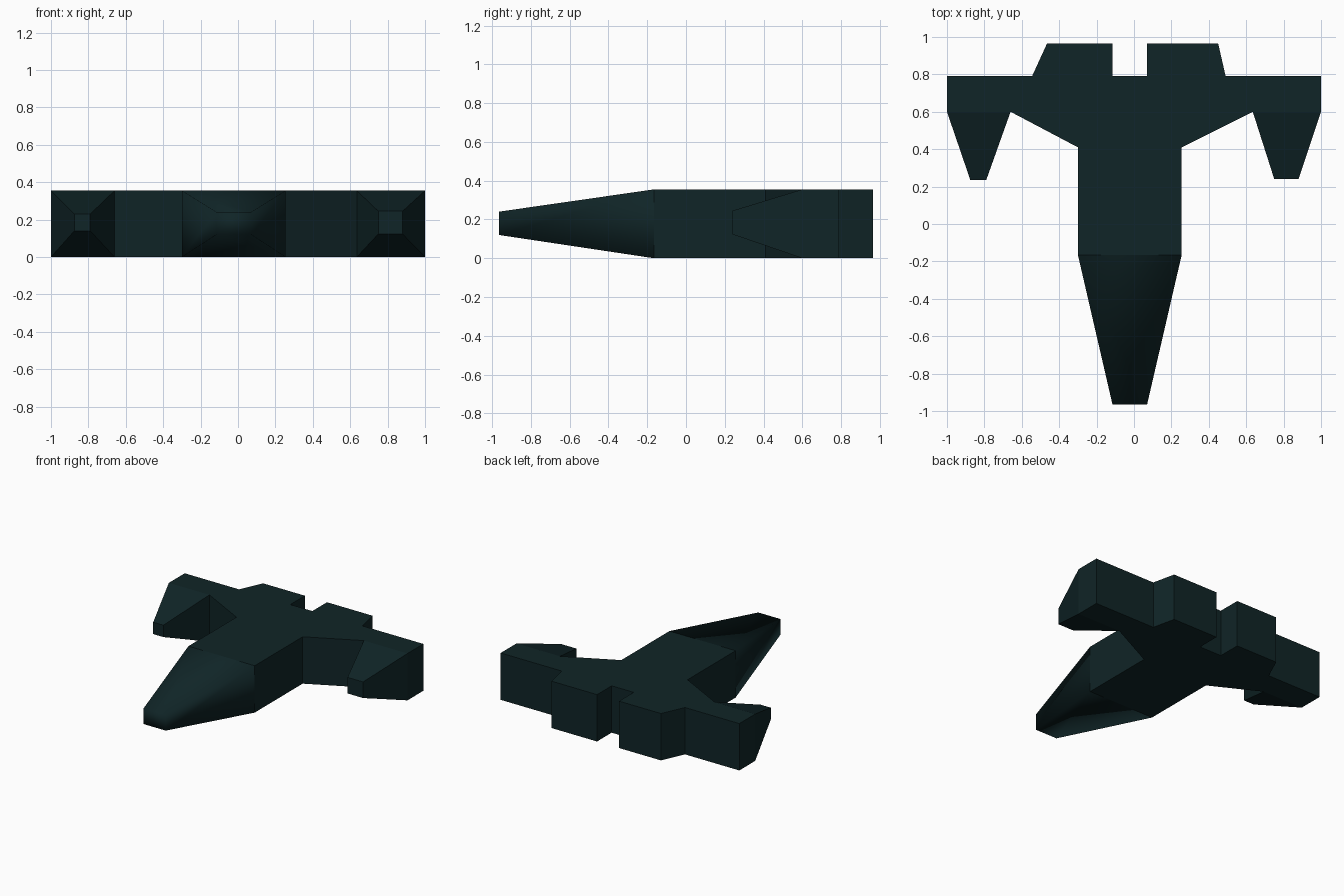
import bpy, bmesh
from mathutils import Vector

if "Cube" in bpy.data.objects:
    bpy.data.objects.remove(bpy.data.objects["Cube"])

HEIGHT = 0.355

mat = bpy.data.materials.new("dark teal")
mat.diffuse_color = (0.005, 0.018, 0.020, 1)
mat.use_nodes = True
mat.node_tree.nodes["Principled BSDF"].inputs["Base Color"].default_value = mat.diffuse_color

# Plan outline of hull, wings and engine blocks (counter-clockwise)
outline = [(-0.30, -0.165), (0.255, -0.165), (0.255, 0.41), (0.635, 0.60),
           (1.0, 0.60), (1.0, 0.79), (0.49, 0.79), (0.45, 0.965),
           (0.07, 0.965), (0.07, 0.79), (-0.115, 0.79), (-0.115, 0.965),
           (-0.465, 0.965), (-0.545, 0.79), (-1.0, 0.79), (-1.0, 0.60),
           (-0.66, 0.60), (-0.30, 0.41)]

bm = bmesh.new()
base = bm.faces.new([bm.verts.new((x, y, 0)) for x, y in outline])
top = bmesh.ops.extrude_face_region(bm, geom=[base], use_keep_orig=True)
bmesh.ops.translate(bm, vec=(0, 0, HEIGHT),
                    verts=[v for v in top["geom"] if isinstance(v, bmesh.types.BMVert)])
bmesh.ops.recalc_face_normals(bm, faces=bm.faces)
bm.normal_update()


def taper(face, x0, x1, y, z0, z1, smooth=False):
    """Pull a front-facing face forward to a small rectangular tip."""
    mid = face.calc_center_median()
    tip = bmesh.ops.extrude_discrete_faces(bm, faces=[face])["faces"][0]
    for v in tip.verts:
        v.co = Vector((x0 if v.co.x < mid.x else x1, y,
                       z0 if v.co.z < mid.z else z1))
    if smooth:
        sides = [f for e in tip.edges for f in e.link_faces]
        for f in sides:
            f.smooth = True


fronts = sorted((f for f in bm.faces if f.normal.y < -0.99),
                key=lambda f: f.calc_center_median().x)
left, nose, right = fronts
taper(left, -0.875, -0.79, 0.235, 0.14, 0.23)               # left wing gun
taper(nose, -0.115, 0.07, -0.965, 0.12, 0.24, smooth=True)  # nose cone
taper(right, 0.75, 0.88, 0.24, 0.123, 0.245)                # right wing gun

# Hard crease where the smooth nose meets the flat hull
for e in bm.edges:
    if len({f.smooth for f in e.link_faces}) > 1:
        e.smooth = False
bmesh.ops.recalc_face_normals(bm, faces=bm.faces)
bmesh.ops.triangulate(bm, faces=[f for f in bm.faces if len(f.verts) > 4])

mesh = bpy.data.meshes.new("spaceship_hull")
bm.to_mesh(mesh)
bm.free()
mesh.materials.append(mat)
bpy.context.collection.objects.link(bpy.data.objects.new("spaceship_hull", mesh))
